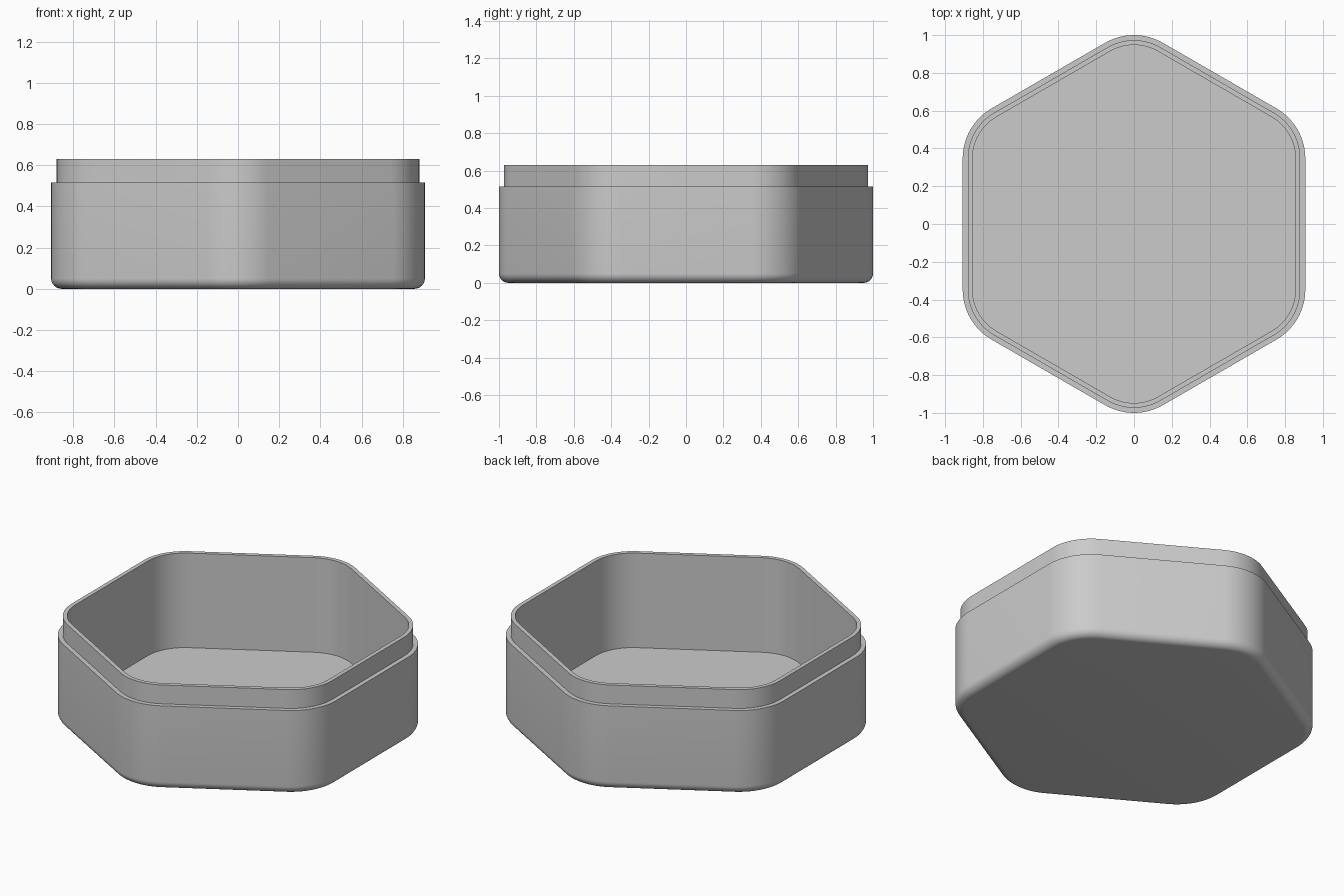
import bpy
import bmesh
from math import cos, sin, pi, radians

cube = bpy.data.objects.get("Cube")
if cube:
    bpy.data.objects.remove(cube)

APOTHEM = 0.907    # half width across the flats
CORNER = 0.306     # outer corner radius
FILLET = 0.05      # rounding under the base
SHELF_Z, RIM_Z, FLOOR_Z = 0.515, 0.63, 0.052
LIP, WALL = 0.027, 0.052   # inset of the lip and of the inner wall
CORNER_STEPS, FILLET_STEPS = 14, 8

grey = bpy.data.materials.new("light_grey")
grey.use_nodes = True
colour = (0.6, 0.6, 0.6, 1)
grey.diffuse_color = colour
grey.node_tree.nodes["Principled BSDF"].inputs["Base Color"].default_value = colour


def hexagon_ring(bm, inset, z):
    """Rounded hexagon outline with points toward the front and back."""
    core = (APOTHEM - CORNER) / cos(pi / 6)
    radius = CORNER - inset
    ring = []
    for corner in range(6):
        middle = pi / 2 + corner * pi / 3
        for step in range(CORNER_STEPS + 1):
            a = middle + (step / CORNER_STEPS - 0.5) * pi / 3
            ring.append(bm.verts.new((core * cos(middle) + radius * cos(a),
                                      core * sin(middle) + radius * sin(a), z)))
    return ring


# Wall section from the underside, over the lip, down to the inner floor
profile = []
for i in range(FILLET_STEPS + 1):
    t = i / FILLET_STEPS * pi / 2
    profile.append((FILLET * (1 - sin(t)), FILLET * (1 - cos(t))))
profile += [(0, SHELF_Z), (LIP, SHELF_Z), (LIP, RIM_Z), (WALL, RIM_Z), (WALL, FLOOR_Z)]

# Open box skinned through the rings, closed by base and floor
bm = bmesh.new()
rings = [hexagon_ring(bm, inset, z) for inset, z in profile]
for low, high in zip(rings, rings[1:]):
    for i in range(len(low)):
        j = (i + 1) % len(low)
        bm.faces.new((low[i], low[j], high[j], high[i]))
bm.faces.new(rings[0][::-1])
bm.faces.new(rings[-1])
bmesh.ops.recalc_face_normals(bm, faces=bm.faces)

mesh = bpy.data.meshes.new("hexagonal_box")
bm.to_mesh(mesh)
bm.free()
mesh.materials.append(grey)
box = bpy.data.objects.new("hexagonal_box", mesh)
bpy.context.collection.objects.link(box)

bpy.ops.object.select_all(action='DESELECT')
box.select_set(True)
bpy.context.view_layer.objects.active = box
bpy.ops.object.shade_smooth_by_angle(angle=radians(30))
